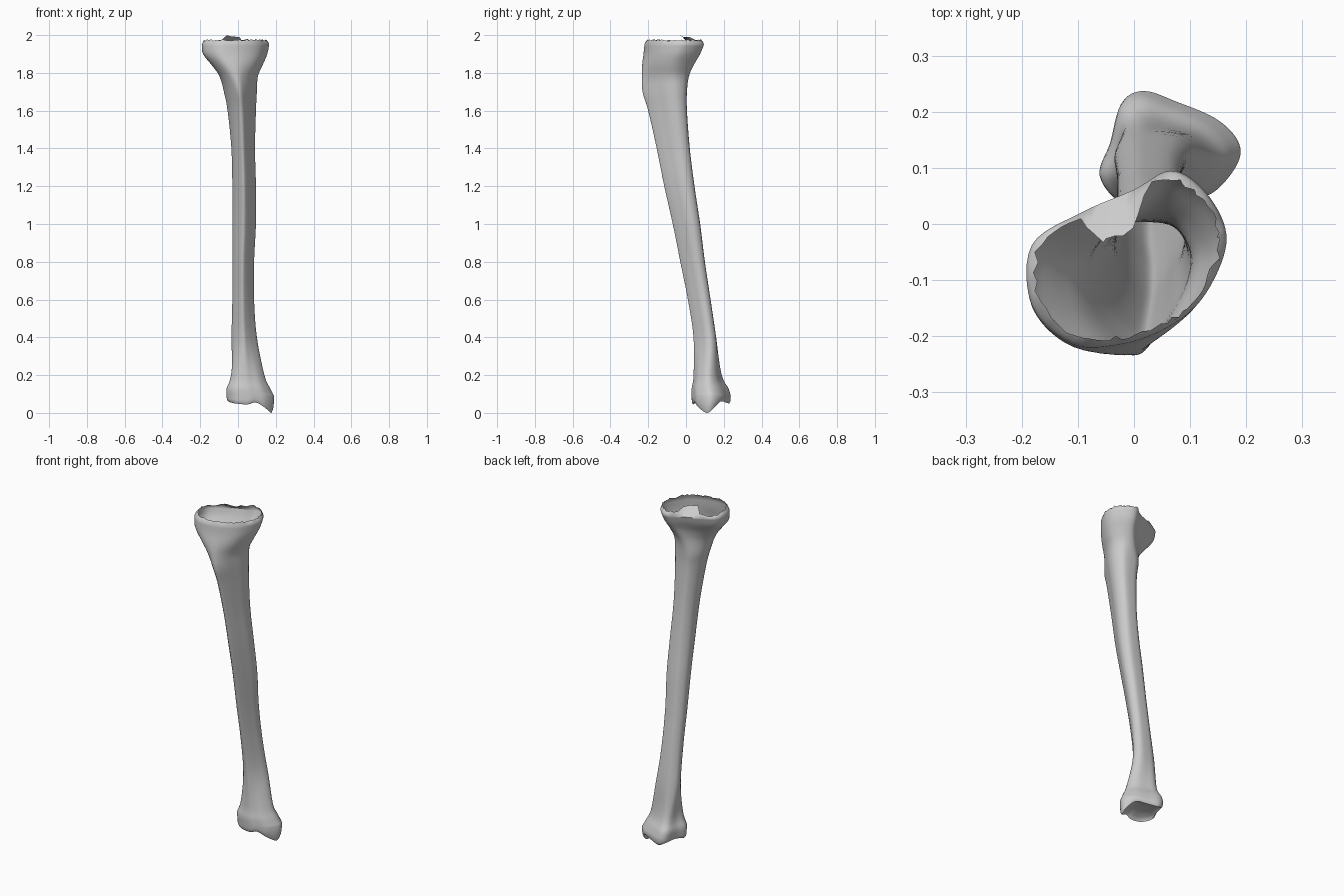
import bpy, bmesh, math, random
from mathutils import Vector

random.seed(4)
STEPS = 6          # subdivisions between profile points
RISE = 4           # subdivisions between height stations

# Cross-sections, twelve points each, from the front round through +x (only shape matters)
PLATEAU = [(-2, -22), (6, -19), (12, -14), (16, -6), (16, 0), (12, 6.5),
           (6.5, 9.5), (0, 6), (-9, 2), (-18, -4), (-18, -15), (-11, -22)]
SHAFT = [(0, -7), (2, -5), (4, -2), (5.7, 1), (6, 4), (4, 6.5),
         (0, 7), (-3, 6.5), (-5.5, 4), (-6, 1), (-4.5, -3), (-2, -6)]
ANKLE = [(5, 3), (10, 4), (15, 6), (19, 11), (19, 15), (15, 19),
         (8, 22), (2, 24), (-2, 22), (-4, 15), (-6, 9), (-2, 4)]
# Height of the lower rim at the same twelve points; the low one is the ankle knob
LOWER_RIM = [4.5, 5.5, 3, 0, 2.5, 6, 5.5, 5, 6.5, 7, 6, 5]

# Stations in hundredths: height, x min, x max, y min, y max
STATIONS = [
    (9, -6, 19, 3, 23.7), (13, -6, 17, 3, 22.5), (20, -4, 14, 4, 19),
    (40, -3.5, 10, 4, 16), (60, -3, 8.5, 1, 13), (80, -3, 8.5, -3, 10),
    (100, -3, 9.5, -7, 7.5), (120, -3, 9.5, -11.5, 4.5), (140, -3.5, 9, -15.5, 2),
    (160, -5.5, 9.5, -20, 0.5), (170, -7.5, 10, -23, 0.5), (178, -10, 10.5, -23.5, 1.5),
    (184, -14, 13, -23.3, 4), (190, -18.5, 15.5, -22.5, 7.5), (195, -19.2, 16.5, -22, 9.5),
]


def catmull(a, b, c, d, t):
    return [0.5 * (2 * q + (r - p) * t + (2 * p - 5 * q + 4 * r - s) * t * t
                   + (3 * q - p - 3 * r + s) * t ** 3) for p, q, r, s in zip(a, b, c, d)]


def closed_curve(points):
    n = len(points)
    return [catmull(*(points[(i + o) % n] for o in (-1, 0, 1, 2)), s / STEPS)
            for i in range(n) for s in range(STEPS)]


def unit_profile(points):
    """Smooth a closed profile and fit it to the -1..1 square."""
    curve = closed_curve(points)
    axes = []
    for values in zip(*curve):
        lo, hi = min(values), max(values)
        axes.append([2 * (v - lo) / (hi - lo) - 1 for v in values])
    return list(zip(*axes))


def smooth(lo, hi, v):
    t = min(1, max(0, (v - lo) / (hi - lo)))
    return t * t * (3 - 2 * t)


plateau, shaft, ankle = map(unit_profile, (PLATEAU, SHAFT, ANKLE))
rim_z = [h[0] / 100 for h in closed_curve([(h,) for h in LOWER_RIM])]
rim_z = [max(0, h) for h in rim_z]
COUNT = len(shaft)


def ring(station):
    z, x0, x1, y0, y1 = [v / 100 for v in station]
    top, low = smooth(1.68, 1.9, z), 1 - smooth(0.12, 0.42, z)
    out = []
    for p, s, a in zip(plateau, shaft, ankle):
        u, v = [p[i] * top + a[i] * low + s[i] * (1 - top - low) for i in (0, 1)]
        out.append(Vector(((x0 + x1) / 2 + u * (x1 - x0) / 2,
                           (y0 + y1) / 2 + v * (y1 - y0) / 2, z)))
    return out


def scaled(source, factor, heights):
    mid = sum(source, Vector()) / COUNT
    return [Vector((*(mid + (p - mid) * factor).xy, h)) for p, h in zip(source, heights)]


# Hollowed lower joint face and its rounded rim
base = ring(STATIONS[0])
rings = []
for k in (0.3, 0.55, 0.75, 0.87):
    rings.append(scaled(base, k, [0.085 + (h - 0.085) * k ** 2.5 for h in rim_z]))
for f, t in ((0.92, 0), (0.97, 0.18), (0.995, 0.5)):
    rings.append(scaled(base, f, [h + (0.09 - h) * t for h in rim_z]))

# Shaft, from ankle to flared head
last = len(STATIONS) - 1
for i in range(last):
    quad = [STATIONS[min(last, max(0, i + o))] for o in (-1, 0, 1, 2)]
    rings += [ring(catmull(*quad, s / RISE)) for s in range(RISE)]
head = ring(STATIONS[-1])
rings.append(head)

# Broken upper rim: turns inward, ragged edge, with a raised flap at the back
for f, z in ((0.97, 1.963), (0.92, 1.974)):
    edge = scaled(head, f, [z] * COUNT)
    final = f < 0.95
    for j, p in enumerate(edge):
        flap = math.exp(-((j / STEPS - 7.35) / 0.6) ** 4)
        reach = 1 if final else 0.4
        p += Vector((-0.005, -0.065, 0.018)) * flap * reach
        p.z -= 0.012 * reach * math.exp(-(j / STEPS - 8.7) ** 2 * 4)
        if final:
            p += Vector((random.uniform(-1, 1), random.uniform(-1, 1),
                         random.uniform(-1, 1))) * 0.005
            p.z = min(p.z + 0.004 * flap, 2)
    if final:
        max(edge, key=lambda p: p.z).z = 2
    rings.append(edge)

bm = bmesh.new()
rows = [[bm.verts.new(p) for p in r] for r in rings]
for a, b in zip(rows, rows[1:]):
    for j in range(COUNT):
        k = (j + 1) % COUNT
        bm.faces.new((a[j], a[k], b[k], b[j]))
centre = bm.verts.new(sum((v.co for v in rows[0]), Vector()) / COUNT)
for j in range(COUNT):
    bm.faces.new((centre, rows[0][(j + 1) % COUNT], rows[0][j]))

default = bpy.data.objects.get("Cube")
if default:
    bpy.data.objects.remove(default, do_unlink=True)

mesh = bpy.data.meshes.new("shin_bone")
bm.to_mesh(mesh)
bm.free()
bone = bpy.data.objects.new("shin_bone", mesh)
bpy.context.collection.objects.link(bone)

# Plain grey bone
grey = bpy.data.materials.new("bone_grey")
grey.use_nodes = True
colour = (0.6, 0.6, 0.6, 1)
grey.diffuse_color = colour
grey.node_tree.nodes["Principled BSDF"].inputs["Base Color"].default_value = colour
mesh.materials.append(grey)

bpy.context.view_layer.objects.active = bone
bone.select_set(True)
bpy.ops.object.shade_smooth_by_angle(angle=math.radians(60))
